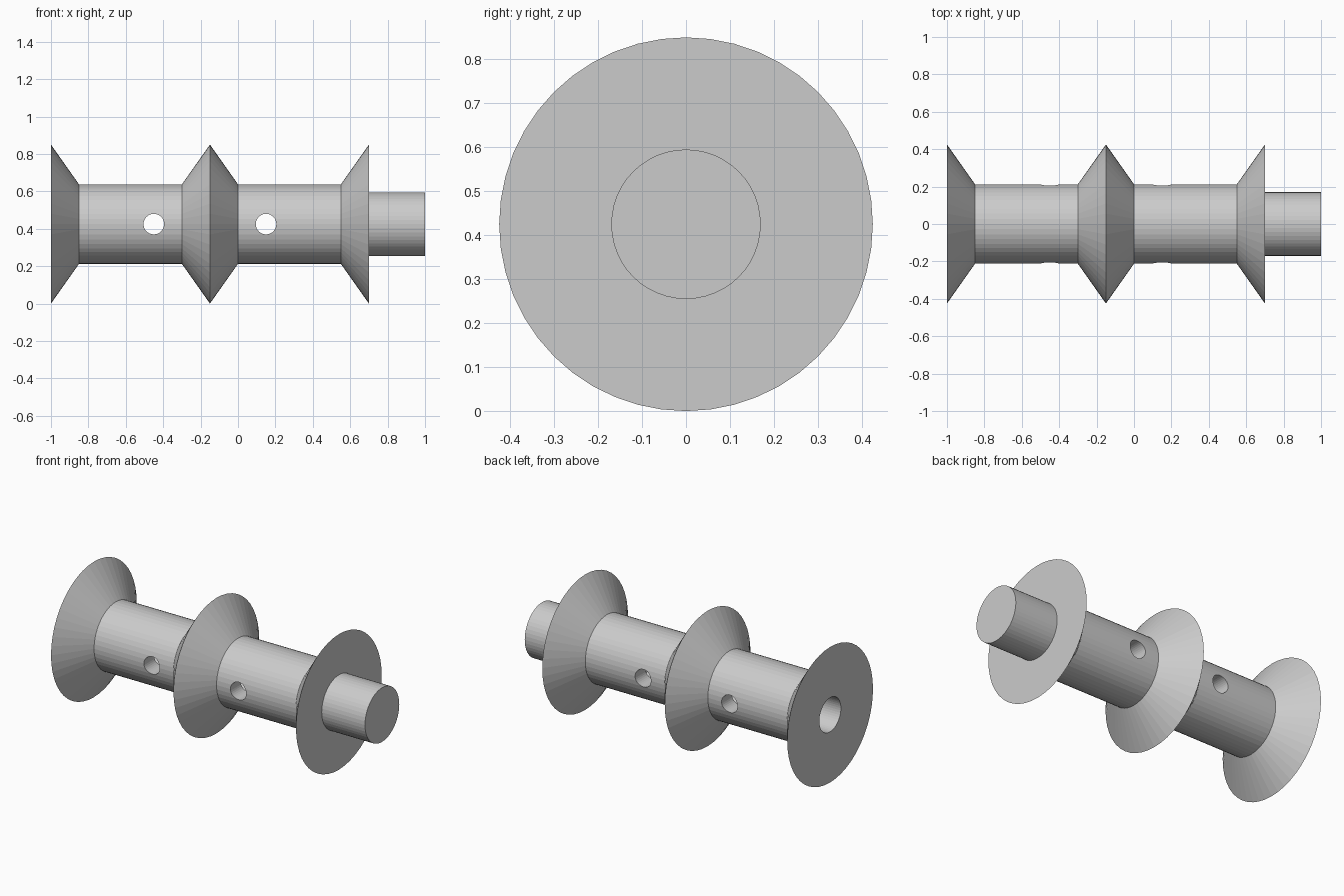
import bpy, bmesh, math
from mathutils import Vector, Matrix

cube = bpy.data.objects.get("Cube")
if cube:
    bpy.data.objects.remove(cube)

AXIS_Z = 0.425
RIM, TUBE, STUB, BORE = 0.425, 0.2125, 0.17, 0.107
BORE_END = 0.3

steel = bpy.data.materials.new("plain_grey")
steel.use_nodes = True
GREY = (0.6, 0.6, 0.6, 1)
steel.diffuse_color = GREY
steel.node_tree.nodes["Principled BSDF"].inputs["Base Color"].default_value = GREY


def add_object(name, bm):
    mesh = bpy.data.meshes.new(name)
    bm.to_mesh(mesh)
    bm.free()
    mesh.materials.append(steel)
    obj = bpy.data.objects.new(name, mesh)
    bpy.context.scene.collection.objects.link(obj)
    return obj


def lathe_x(name, profile, sides=48):
    """Spin (x, radius) points round the horizontal axis."""
    bm = bmesh.new()
    verts = [bm.verts.new((x, 0, AXIS_Z + r)) for x, r in profile]
    edges = [bm.edges.new(pair) for pair in zip(verts, verts[1:])]
    bmesh.ops.spin(bm, geom=verts + edges, cent=(0, 0, AXIS_Z), axis=(1, 0, 0),
                   angle=math.tau, steps=sides, use_merge=True)
    bmesh.ops.remove_doubles(bm, verts=bm.verts, dist=1e-5)
    bmesh.ops.recalc_face_normals(bm, faces=bm.faces)
    return add_object(name, bm)


# Spool body: blind bore, tubes, flared flanges and end stub
spool = lathe_x("flanged_spool", [
    (BORE_END, 0), (BORE_END, BORE), (-1, BORE),
    (-1, RIM), (-0.85, TUBE),
    (-0.3, TUBE), (-0.15, RIM), (0, TUBE),
    (0.55, TUBE), (0.7, RIM),
    (0.7, STUB), (1, STUB), (1, 0)])

# Cross holes drilled from front to back through each tube
cutters = []
for x in (-0.45, 0.15):
    bm = bmesh.new()
    bmesh.ops.create_cone(bm, cap_ends=True, segments=32, radius1=0.055, radius2=0.055, depth=1,
                          matrix=Matrix.Translation(Vector((x, 0, AXIS_Z)))
                          @ Matrix.Rotation(math.pi / 2, 4, "X"))
    cutter = add_object("cross_hole_cutter", bm)
    cutter.hide_render = True
    cutters.append(cutter)
    mod = spool.modifiers.new("cross_hole", "BOOLEAN")
    mod.operation, mod.solver, mod.object = "DIFFERENCE", "EXACT", cutter

# Apply the drilling and discard the cutters
bpy.context.view_layer.objects.active = spool
for mod in list(spool.modifiers):
    bpy.ops.object.modifier_apply(modifier=mod.name)
for cutter in cutters:
    bpy.data.objects.remove(cutter)
